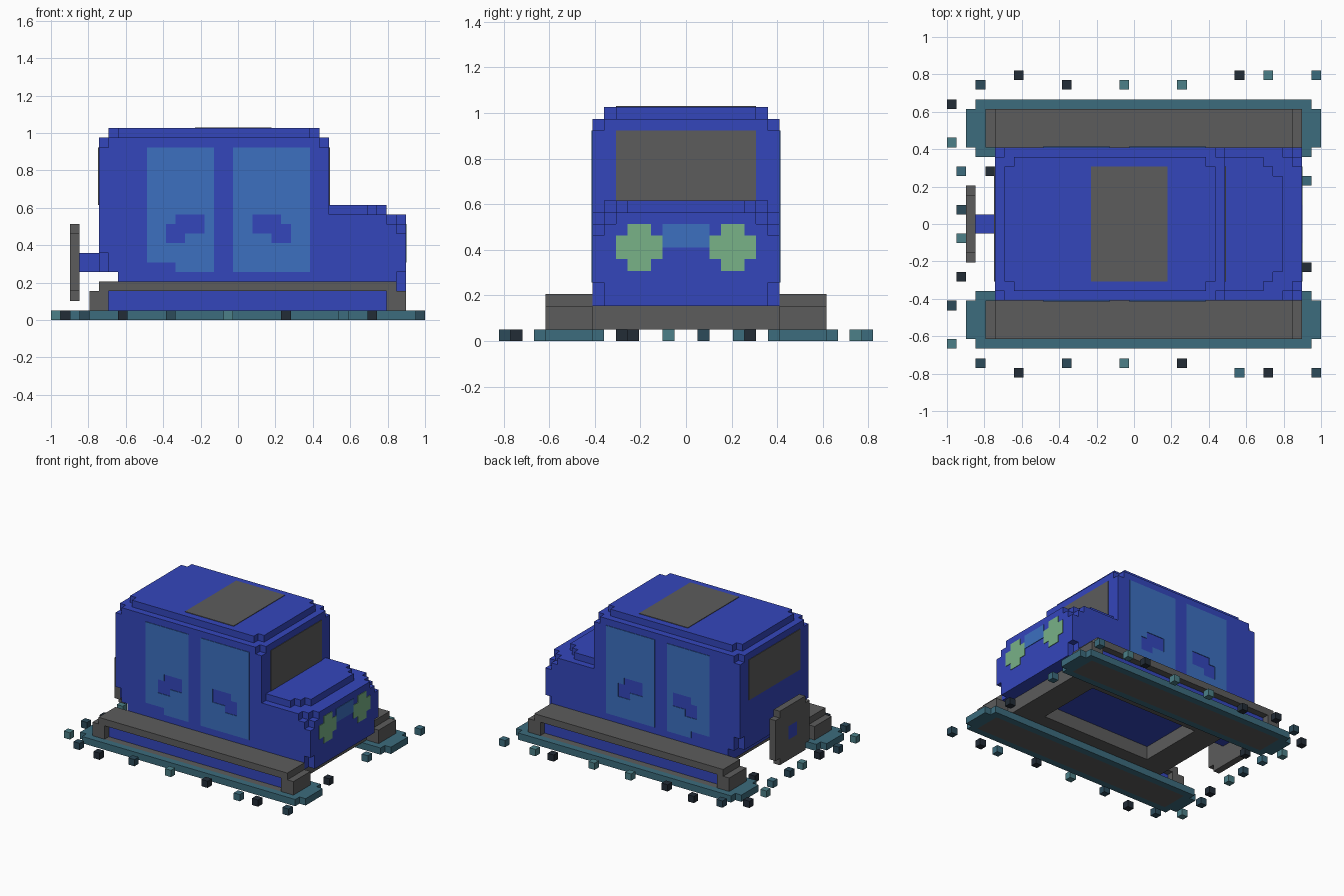
import bpy, bmesh
from itertools import product
from mathutils import Vector

if "Cube" in bpy.data.objects:
    bpy.data.objects.remove(bpy.data.objects["Cube"])

U = 2 / 39          # size of one block
CX = 19.5           # block column at x = 0


def material(name, rgb):
    m = bpy.data.materials.new(name)
    m.use_nodes = True
    m.diffuse_color = (*rgb, 1)
    m.node_tree.nodes["Principled BSDF"].inputs["Base Color"].default_value = (*rgb, 1)
    return m


BLUE = material("body blue", (0.034, 0.061, 0.50))
GLASS = material("window blue", (0.045, 0.162, 0.53))
GRAY = material("gray", (0.107, 0.107, 0.107))
GREEN = material("headlight green", (0.19, 0.445, 0.242))
TEAL = material("teal", (0.045, 0.15, 0.205))
DARK = material("dark teal", (0.025, 0.069, 0.102))
LIGHT = material("light teal", (0.072, 0.216, 0.246))
BLACK = material("blue black", (0.016, 0.025, 0.037))


def cells(boxes):
    """Block cells inside boxes (x0, x1, y0, y1, z0, z1)."""
    out = set()
    for b in boxes:
        out |= set(product(range(b[0], b[1]), range(b[2], b[3]), range(b[4], b[5])))
    return out


def both(*boxes):
    """Boxes plus their copies across y = 0."""
    return list(boxes) + [(a, b, -d, -c, e, f) for a, b, c, d, e, f in boxes]


def blocks(name, mat, add, cut=(), thin=None):
    """Skin a set of blocks; thin = (axis, lower, upper) flattens it to a plate."""
    solid = cells(add) - cells(cut)
    bm = bmesh.new()
    verts = {}

    def vert(p):
        if p not in verts:
            q = [p[0] - CX, p[1], p[2]]
            if thin:
                axis, lo, hi = thin
                base = min(c[axis] for c in solid)
                q[axis] = (hi if p[axis] > base else lo) - (CX if axis == 0 else 0)
            verts[p] = bm.verts.new(Vector(q) * U)
        return verts[p]

    for c in solid:
        for axis, side in product(range(3), (0, 1)):
            n = list(c)
            n[axis] += 2 * side - 1
            if tuple(n) in solid:
                continue
            a, b = (axis + 1) % 3, (axis + 2) % 3
            ring = []
            for da, db in ((0, 0), (1, 0), (1, 1), (0, 1)):
                p = list(c)
                p[axis] += side
                p[a] += da
                p[b] += db
                ring.append(vert(tuple(p)))
            bm.faces.new(ring if side else ring[::-1])
    # merge the flat areas into large faces
    bmesh.ops.dissolve_limit(bm, angle_limit=0.01, verts=bm.verts[:], edges=bm.edges[:])
    me = bpy.data.meshes.new(name)
    bm.to_mesh(me)
    bm.free()
    me.materials.append(mat)
    ob = bpy.data.objects.new(name, me)
    bpy.context.collection.objects.link(ob)
    return ob


# Body: lower hull, cab, roof and stepped hood, with clipped corners
blocks("body", BLUE, [
    (7, 37, -8, 8, 3, 5), (5, 37, -8, 8, 5, 11), (5, 29, -8, 8, 11, 19),
    (6, 28, -7, 7, 19, 20),
    (29, 33, -7, 7, 11, 12), (33, 34, -6, 6, 11, 12), (34, 35, -5, 5, 11, 12),
], both(
    (5, 6, 7, 8, 18, 19), (28, 29, 7, 8, 18, 19),
    (6, 7, 6, 7, 19, 20), (27, 28, 6, 7, 19, 20),
    (36, 37, 7, 8, 9, 11), (35, 36, 7, 8, 10, 11), (36, 37, 6, 7, 10, 11),
    (36, 37, 7, 8, 3, 5), (5, 6, 7, 8, 5, 7),
))

T = 0.08  # plate thickness in blocks

# Side windows with door handles left open in the glass
for side, lo, hi in (("left", 8, 8 + T), ("right", -8 - T, -8)):
    blocks("rear_window_" + side, GLASS, [(10, 17, 0, 1, 5, 18)],
           [(10, 13, 0, 1, 5, 6), (12, 14, 0, 1, 8, 10), (13, 16, 0, 1, 9, 11)], (1, lo, hi))
    blocks("front_window_" + side, GLASS, [(19, 27, 0, 1, 5, 18)],
           [(21, 24, 0, 1, 9, 11), (23, 25, 0, 1, 8, 10)], (1, lo, hi))

# Windscreen, back glass and sunroof
blocks("windscreen", GRAY, [(29, 30, -6, 6, 12, 18)], thin=(0, 29, 29 + T))
blocks("back_glass", GRAY, [(4, 5, -6, 6, 12, 18)], thin=(0, 5 - T, 5))
blocks("sunroof", GRAY, [(15, 23, -6, 6, 20, 21)], thin=(2, 20, 20 + T))

# Headlights and grille
blocks("headlights", GREEN, both((37, 38, 2, 6, 7, 9), (37, 38, 3, 5, 6, 10)),
       thin=(0, 37, 37 + T))
blocks("grille", GLASS, [(37, 38, -2, 2, 8, 10)], thin=(0, 37, 37 + T))

# Spare wheel on its mounting bar
blocks("spare_wheel", GRAY, [(2, 3, -4, 4, 2, 10)],
       both((2, 3, 3, 4, 2, 3), (2, 3, 3, 4, 9, 10)) + [(2, 3, -1, 1, 5, 7)])
blocks("spare_wheel_bar", BLUE, [(2, 5, -1, 1, 5, 7)])

# Underframe ring between the runners
blocks("underframe", GRAY, [(9, 35, -8, 8, 1, 3)], [(13, 31, -5, 5, 1, 3)])

# Fenders with recessed blue side panels, standing on teal runners
for side, s in (("left", 1), ("right", -1)):
    def at(x0, x1, y0, y1, z0, z1):
        return (x0, x1, y0, y1, z0, z1) if s > 0 else (x0, x1, -y1, -y0, z0, z1)
    blocks("fender_" + side, GRAY,
           [at(4, 37, 8, 12, 0, 3), at(5, 36, 8, 12, 3, 4)], [at(6, 35, 8, 12, 1, 3)])
    blocks("fender_panel_" + side, BLUE, [at(6, 35, 9, 11, 1, 3)])
    blocks("runner_" + side, TEAL,
           [at(2, 39, 8, 12, 0, 1), at(3, 38, 7, 13, 0, 1)], [at(4, 37, 8, 12, 0, 1)])

# Loose blocks around the base: column, row, colour at +y, colour at -y
scatter = [
    (0, 12, BLACK, LIGHT), (3, 14, DARK, DARK), (7, 15, BLACK, BLACK),
    (12, 14, BLACK, DARK), (18, 14, LIGHT, LIGHT), (24, 14, LIGHT, BLACK),
    (30, 15, BLACK, TEAL), (33, 15, LIGHT, BLACK), (38, 15, TEAL, DARK),
    (0, 8, LIGHT, DARK), (1, 5, TEAL, BLACK), (4, 5, BLACK, None),
    (1, 1, DARK, LIGHT), (37, 4, TEAL, BLACK),
]
for i, (x, y, near, far) in enumerate(scatter):
    if near:
        blocks(f"loose_block_left_{i}", near, [(x, x + 1, y, y + 1, 0, 1)])
    if far:
        blocks(f"loose_block_right_{i}", far, [(x, x + 1, -y - 1, -y, 0, 1)])
